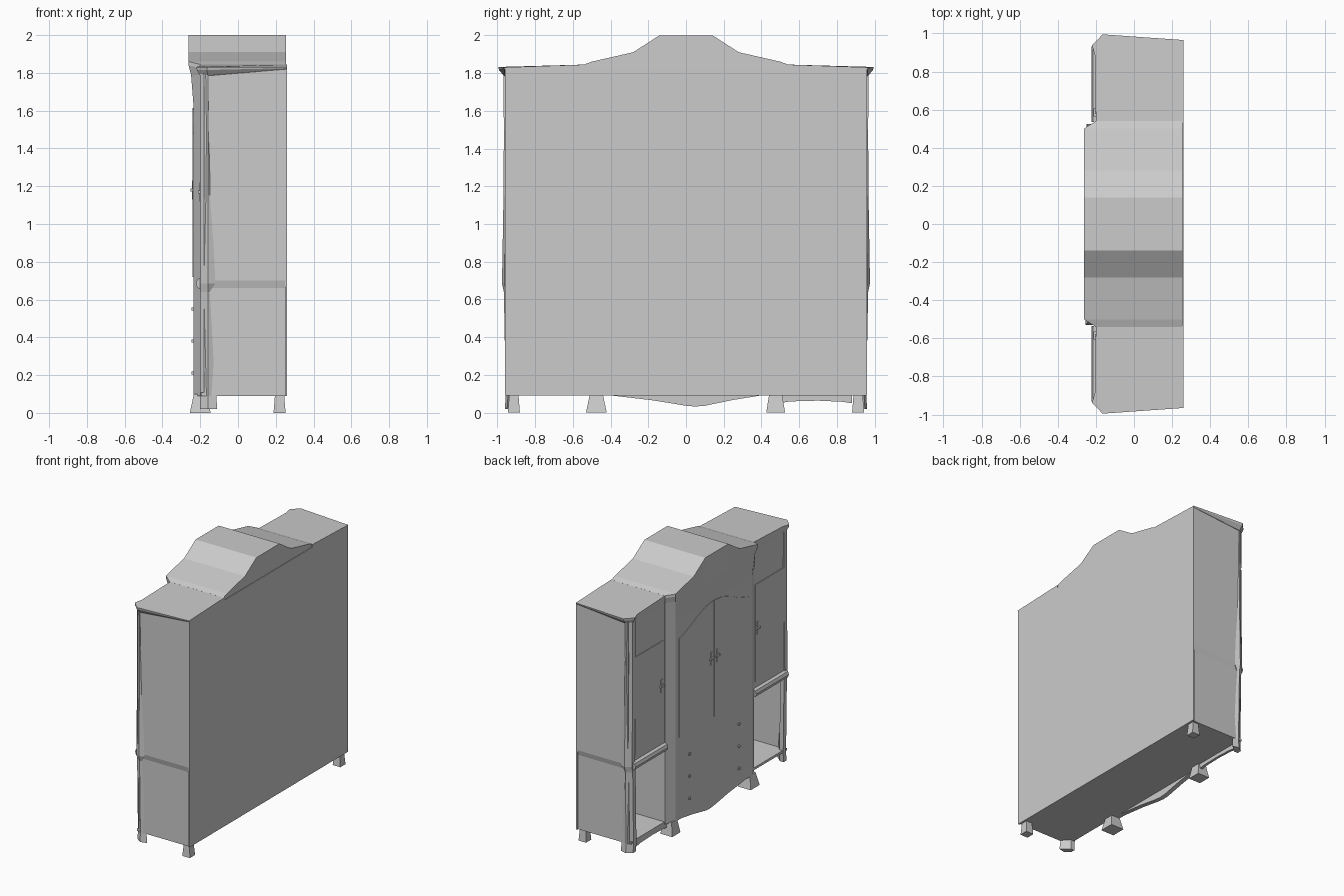
import bpy
import bmesh
from math import cos, sin, pi

cube = bpy.data.objects.get("Cube")
if cube:
    bpy.data.objects.remove(cube, do_unlink=True)

grey = bpy.data.materials.new("plain_grey")
grey.use_nodes = True
GREY = (0.6, 0.6, 0.6, 1)
grey.diffuse_color = GREY
grey.node_tree.nodes["Principled BSDF"].inputs["Base Color"].default_value = GREY


def loft(name, rings):
    """Solid through equal-length rings of points, capped at both ends."""
    bm = bmesh.new()
    loops = [[bm.verts.new(p) for p in ring] for ring in rings]
    n = len(loops[0])
    for a, b in zip(loops, loops[1:]):
        for i in range(n):
            j = (i + 1) % n
            bm.faces.new((a[i], a[j], b[j], b[i]))
    bm.faces.new(loops[0])
    bm.faces.new(loops[-1])
    bmesh.ops.recalc_face_normals(bm, faces=bm.faces)
    mesh = bpy.data.meshes.new(name)
    bm.to_mesh(mesh)
    bm.free()
    mesh.materials.append(grey)
    obj = bpy.data.objects.new(name, mesh)
    bpy.context.collection.objects.link(obj)
    return obj


def slab(name, outline, x0, x1):
    """Outline of (y, z) points extruded along x."""
    return loft(name, [[(x, y, z) for y, z in outline] for x in (x0, x1)])


def box(name, x0, x1, y0, y1, z0, z1):
    return slab(name, [(y0, z0), (y1, z0), (y1, z1), (y0, z1)], x0, x1)


def foot(name, x, y, top, bottom, height=0.1):
    def square(r, z):
        return [(x + a * r, y + b * r, z) for a, b in ((-1, -1), (1, -1), (1, 1), (-1, 1))]
    return loft(name, [square(bottom, 0), square(top, height)])


def handle(name, x, y, z):
    """Keyhole plate with a small turned-down pull."""
    box(name + "_plate", x - 0.004, x, y - 0.009, y + 0.009, z - 0.05, z + 0.05)
    box(name + "_pull", x - 0.012, x, y - 0.022, y + 0.022, z - 0.008, z + 0.008)


BACK, FRONT, SIDE_FRONT = 0.26, -0.235, -0.195

# Back panel and floor
box("back_panel", 0.25, BACK, -0.96, 0.96, 0.09, 1.825)
box("floor_panel", SIDE_FRONT, BACK, -0.945, 0.945, 0.09, 0.108)

# Centre bay: cross-sections along y, rising into the arched crest
crest = [(0.54, 1.845), (0.5, 1.86), (0.28, 1.91), (0.14, 2.0)]
stations = [(-y, z) for y, z in crest] + [(y, z) for y, z in reversed(crest)]
rings = []
for y, top in stations:
    corner = abs(y) > 0.52
    low_y = y * 0.93 if abs(y) == 0.5 else y
    x = -0.2 if corner else FRONT
    x_top = -0.2 if corner else -0.262
    rings.append([(BACK, y, 0.09), (x, low_y, 0.09), (x, low_y, 1.62),
                  ((x + x_top) / 2, (y + low_y) / 2, 1.79),
                  (x_top, y, top - 0.02), (x_top, y, top), (BACK - 0.005, y, top)])
loft("centre_bay", rings)

# Centre doors with a shared arched top
for s, name in ((1, "left"), (-1, "right")):
    arch = [(0.42, 1.48), (0.3, 1.52), (0.2, 1.57), (0.1, 1.605), (0.004, 1.615)]
    outline = [(0.004, 0.72), (0.42, 0.72)] + arch
    slab(name + "_centre_door", [(s * y, z) for y, z in outline], FRONT - 0.005, FRONT + 0.01)
    handle(name + "_centre_handle", FRONT - 0.005, s * 0.035, 1.18)
    for i, z in enumerate((0.55, 0.38, 0.21)):
        box(f"{name}_drawer_knob_{i + 1}", FRONT - 0.012, FRONT,
            s * 0.3 - 0.008, s * 0.3 + 0.008, z - 0.008, z + 0.008)

# Pointed apron under the centre bay, scalloped apron under one side
slab("centre_apron", [(-0.4, 0.092), (-0.17, 0.065), (0, 0.037), (0.05, 0.033),
                      (0.1, 0.037), (0.25, 0.068), (0.4, 0.092)], FRONT, -0.2)
slab("side_apron", [(0.49, 0.1), (0.49, 0.05), (0.55, 0.06), (0.7, 0.064),
                    (0.83, 0.058), (0.88, 0.05), (0.88, 0.1)], -0.195, -0.175)

for s, name in ((1, "left"), (-1, "right")):
    def span(a, b):
        return min(s * a, s * b), max(s * a, s * b)

    # Side wall, stepped in slightly below the moulding
    wall = [(0.925, 0.09), (0.95, 0.09), (0.95, 0.66), (0.96, 0.7), (0.96, 1.82), (0.925, 1.82)]
    slab(name + "_side_wall", [(s * y, z) for y, z in wall], -0.18, BACK)

    # Closed cupboard above the open niche
    box(name + "_cupboard", SIDE_FRONT, 0.255, *span(0.53, 0.94), 0.66, 1.82)
    box(name + "_side_door", SIDE_FRONT - 0.005, SIDE_FRONT, *span(0.56, 0.9), 0.76, 1.51)
    handle(name + "_side_handle", SIDE_FRONT - 0.005, s * 0.585, 1.17)

    # Rounded moulding between cupboard and niche
    loft(name + "_moulding", [[(-0.195 + 0.028 * cos(k * pi / 4), s * y,
                                0.685 + 0.032 * sin(k * pi / 4)) for k in range(8)]
                              for y in (0.535, 0.93)])

    # Corner post, swelling at the moulding and flaring at the foot
    post = []
    for z, rear, y in ((0.02, -0.11, 0.96), (0.09, -0.115, 0.955), (0.64, -0.15, 0.965),
                       (0.685, -0.12, 0.975), (1.15, -0.14, 0.967), (1.5, -0.155, 0.965),
                       (1.8, -0.16, 0.968)):
        post.append([(rear, s * (y - 0.012), z), (-0.16, s * y, z), (-0.202, s * (y - 0.03), z),
                     (-0.202, s * (y - 0.065), z), (-0.17, s * (y - 0.065), z)])
    loft(name + "_corner_post", post)

    # Cornice that runs out towards the back
    under = [(BACK, 0.96, 1.82), (-0.16, 0.965, 1.785), (-0.2, 0.935, 1.785),
             (-0.2, 0.88, 1.785), (-0.195, 0.53, 1.785)]
    edge = [(BACK, 0.965, 1.825), (-0.165, 0.99, 1.815), (-0.218, 0.937, 1.815),
            (-0.203, 0.88, 1.815), (-0.2, 0.53, 1.82)]
    top = [(BACK, 0.965, 1.83), (-0.165, 0.995, 1.832), (-0.22, 0.937, 1.832),
           (-0.204, 0.88, 1.834), (-0.2, 0.53, 1.845)]
    # an extra back inner corner closes each ring
    closed = [ring + [(BACK, 0.53, ring[-1][2])] for ring in (under, edge, top)]
    loft(name + "_cornice", [[(x, s * y, z) for x, y, z in ring] for ring in closed])

    # Flared feet
    foot(name + "_front_foot", -0.2, s * 0.475, 0.034, 0.055 if s < 0 else 0.05)
    foot(name + "_back_foot", 0.22, s * 0.912, 0.024, 0.032)
